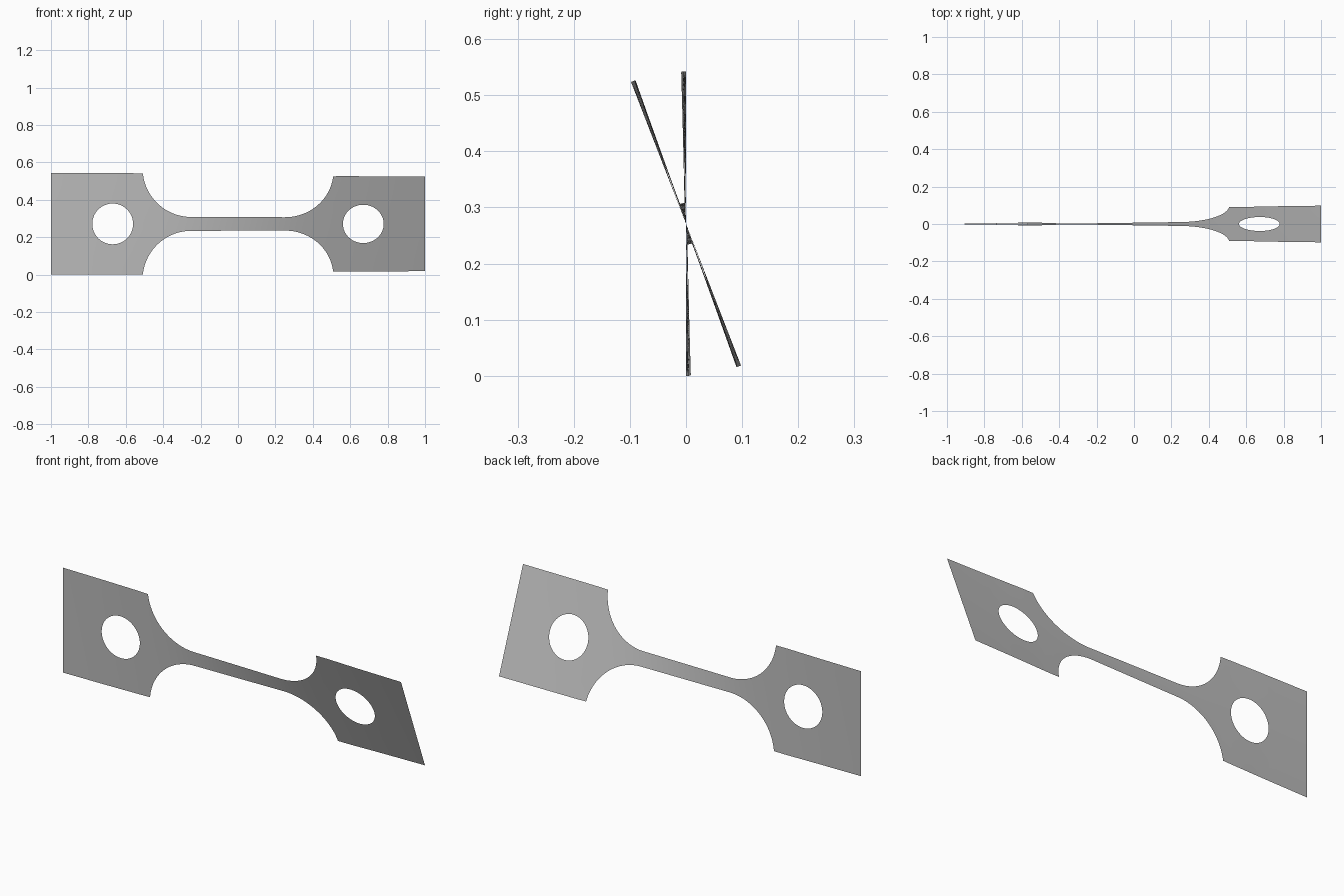
import bpy, bmesh
from math import sin, cos, pi, sqrt, radians

cube = bpy.data.objects.get("Cube")
if cube:
    bpy.data.objects.remove(cube, do_unlink=True)

HALF = 0.271            # half width of the grip plates
NECK = 0.037            # half width of the neck
FILLET, FILLET_X = 0.26, 0.25
HOLE, HOLE_X = 0.109, 0.67
TWIST = radians(21.2)
ROWS = 4


def half_width(x):
    d = abs(x) - FILLET_X
    if d <= 0:
        return NECK
    if d >= FILLET:
        return HALF
    return min(HALF, NECK + FILLET - sqrt(FILLET ** 2 - d * d))


def hole_half(x):
    d = abs(x) - HOLE_X
    return sqrt(max(0, HOLE ** 2 - d * d))


# Stations along one half: neck, fillet arc, plate, hole, end
xs = [FILLET_X * i / 12 for i in range(12)]
xs += [FILLET_X + FILLET * sin(radians(84) * i / 24) for i in range(25)]
xs += [HOLE_X - HOLE * cos(pi * i / 40) for i in range(41)]
xs += [HOLE_X + HOLE + (1 - HOLE_X - HOLE) * i / 6 for i in range(1, 7)]
xs = sorted({round(s * x, 6) for x in xs for s in (-1, 1)})

# Twist rate is inversely proportional to the remaining width
angles = [0]
for a, b in zip(xs, xs[1:]):
    m = (a + b) / 2
    angles.append(angles[-1] + (b - a) / (half_width(m) - hole_half(m)))
angles = [TWIST * a / angles[-1] for a in angles]

# Twisted sheet, upper and lower strips joined on the centre line
bm = bmesh.new()
for side in (1, -1):
    columns = []
    for x, t in zip(xs, angles):
        lo, hi = hole_half(x), half_width(x)
        col = []
        for r in range(ROWS + 1):
            v = side * (lo + (hi - lo) * r / ROWS)
            col.append(bm.verts.new((x, -v * sin(t), HALF + v * cos(t))))
        columns.append(col)
    for c, d in zip(columns, columns[1:]):
        for r in range(ROWS):
            quad = (c[r], d[r], d[r + 1], c[r + 1])
            bm.faces.new(quad[::side])
bmesh.ops.remove_doubles(bm, verts=bm.verts, dist=1e-5)
for f in bm.faces:
    f.smooth = True

mesh = bpy.data.meshes.new("twisted_test_strip")
bm.to_mesh(mesh)
bm.free()
strip = bpy.data.objects.new("twisted_test_strip", mesh)
bpy.context.collection.objects.link(strip)

# Plain grey metal
grey = bpy.data.materials.new("grey")
grey.use_nodes = True
color = (0.5, 0.5, 0.5, 1)
grey.diffuse_color = color
grey.node_tree.nodes["Principled BSDF"].inputs["Base Color"].default_value = color
mesh.materials.append(grey)
